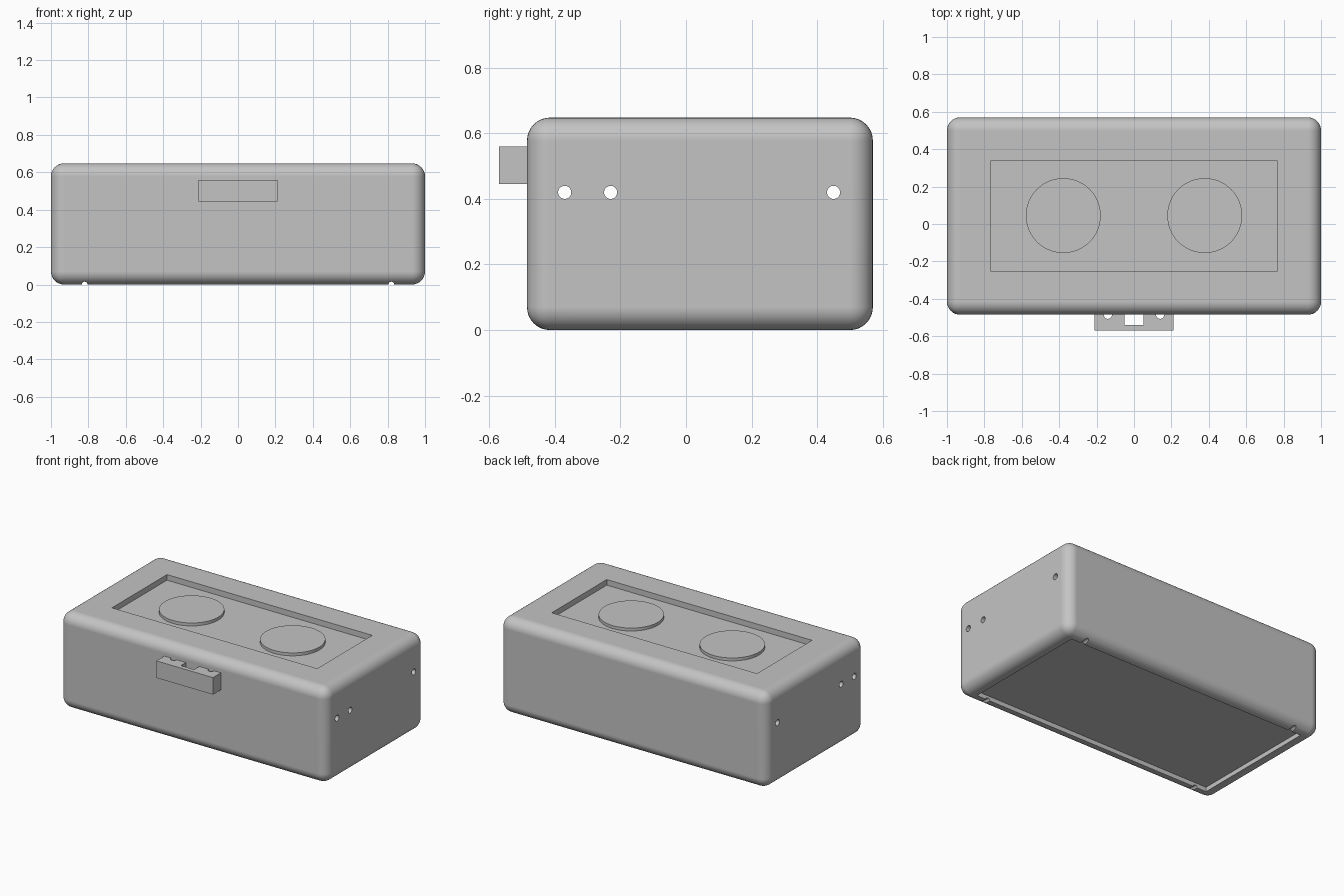
import bpy, math

if "Cube" in bpy.data.objects:
    bpy.data.objects.remove(bpy.data.objects["Cube"], do_unlink=True)

grey = bpy.data.materials.new("plain_grey")
grey.use_nodes = True
colour = (0.55, 0.55, 0.55, 1)
grey.diffuse_color = colour
for node in grey.node_tree.nodes:
    if node.type == 'BSDF_PRINCIPLED':
        node.inputs["Base Color"].default_value = colour


def finish(obj, name):
    obj.name = name
    obj.data.materials.append(grey)
    return obj


def box(name, low, high):
    centre = [(a + b) / 2 for a, b in zip(low, high)]
    bpy.ops.mesh.primitive_cube_add(size=1, location=centre)
    obj = bpy.context.object
    obj.scale = [b - a for a, b in zip(low, high)]
    bpy.ops.object.transform_apply(location=False, rotation=False, scale=True)
    return finish(obj, name)


def cylinder(name, centre, radius, depth, axis='Z', sides=32):
    turn = {'X': (0, math.pi / 2, 0), 'Y': (math.pi / 2, 0, 0), 'Z': (0, 0, 0)}[axis]
    bpy.ops.mesh.primitive_cylinder_add(vertices=sides, radius=radius, depth=depth,
                                        location=centre, rotation=turn)
    return finish(bpy.context.object, name)


def apply(obj, kind, **settings):
    mod = obj.modifiers.new(kind.lower(), kind)
    for key, value in settings.items():
        setattr(mod, key, value)
    bpy.ops.object.select_all(action='DESELECT')
    bpy.context.view_layer.objects.active = obj
    obj.select_set(True)
    bpy.ops.object.modifier_apply(modifier=mod.name)


def cut(obj, cutter):
    cutter.hide_render = True
    apply(obj, 'BOOLEAN', operation='DIFFERENCE', solver='EXACT', object=cutter)
    bpy.data.objects.remove(cutter, do_unlink=True)


# Rounded hollow case, open underneath
case = box("case", (-1, -0.485, 0), (1, 0.57, 0.648))
apply(case, 'BEVEL', width=0.07, segments=8, limit_method='NONE')
cut(case, box("cavity", (-0.905, -0.40, -0.1), (0.905, 0.49, 0.57)))

# Shallow tray in the top
cut(case, box("tray", (-0.768, -0.25, 0.61), (0.768, 0.338, 0.8)))

# Cable holes running through both ends
for y in (-0.37, -0.23, 0.45):
    cut(case, cylinder("end_hole", (0, y, 0.42), 0.02, 3, 'X'))

# Small notches in the bottom rim
for x in (-0.82, 0.82):
    cut(case, cylinder("rim_notch", (x, 0, 0), 0.015, 3, 'Y'))

bpy.ops.object.select_all(action='DESELECT')
case.select_set(True)
bpy.context.view_layer.objects.active = case
bpy.ops.object.shade_smooth_by_angle(angle=math.radians(30))
apply(case, 'WEIGHTED_NORMAL', keep_sharp=True)

# Base plate set into the bottom opening
box("base_plate", (-0.905, -0.40, 0.03), (0.905, 0.49, 0.06))

# Two raised discs on the tray floor
for side, x in (("right", -0.378), ("left", 0.378)):
    disc = cylinder(side + "_disc", (x, 0.045, 0.615), 0.2, 0.03, 'Z', 64)
    bpy.ops.object.shade_smooth_by_angle(angle=math.radians(30))

# Front catch with a central slot and two pin holes against the case
catch = box("front_catch", (-0.212, -0.57, 0.445), (0.212, -0.485, 0.56))
cut(catch, box("slot", (-0.05, -0.54, 0.3), (0.05, -0.4, 0.7)))
for x in (-0.14, 0.14):
    cut(catch, cylinder("pin_hole", (x, -0.485, 0.5), 0.022, 0.5))
